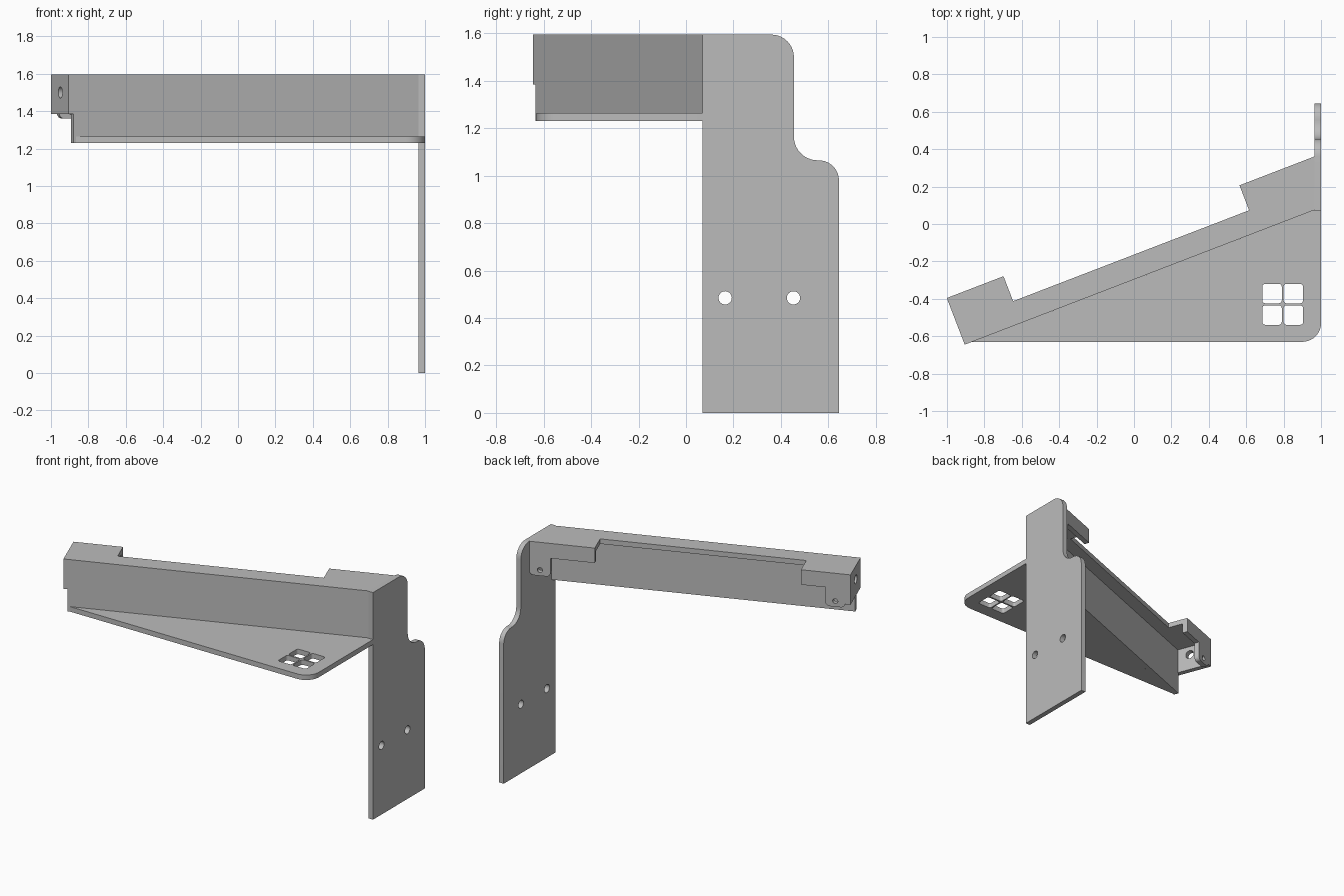
import bpy, bmesh
from math import pi, cos, sin, tan, radians
from mathutils import Matrix, Vector

cube = bpy.data.objects.get("Cube")
if cube:
    bpy.data.objects.remove(cube)

metal = bpy.data.materials.new("grey_metal")
metal.use_nodes = True
GREY = (0.5, 0.5, 0.5, 1)
metal.diffuse_color = GREY
metal.node_tree.nodes["Principled BSDF"].inputs["Base Color"].default_value = GREY

T = 0.035                       # sheet thickness
TOP, UNDER = 1.595, 1.56        # top flange faces
LOW = 1.23                      # underside of the shelf
DEPTH = 0.267                   # depth of the top flange


def outline(points, steps=10):
    """Closed 2D outline; a third value on a point rounds that corner."""
    out = []
    for i, p in enumerate(points):
        c = Vector(p[:2])
        if len(p) == 2:
            out.append(c)
            continue
        a = (Vector(points[i - 1][:2]) - c).normalized()
        b = (Vector(points[(i + 1) % len(points)][:2]) - c).normalized()
        half = a.angle(b) / 2
        centre = c + (a + b).normalized() * (p[2] / sin(half))
        start = c + a * (p[2] / tan(half)) - centre
        end = c + b * (p[2] / tan(half)) - centre
        sweep = start.angle_signed(end)
        for k in range(steps + 1):
            out.append(centre + Matrix.Rotation(-sweep * k / steps, 2) @ start)
    return out


def circle(x, y, r, n=24):
    return [Vector((x + r * cos(2 * pi * k / n), y + r * sin(2 * pi * k / n))) for k in range(n)]


def sheet(name, frame, points, low, high, holes=()):
    """Flat sheet with holes, extruded along the third axis of its frame."""
    bm = bmesh.new()
    for loop in [outline(points), *holes]:
        vs = [bm.verts.new((p.x, p.y, low)) for p in loop]
        for i, v in enumerate(vs):
            bm.edges.new((vs[i - 1], v))
    bmesh.ops.triangle_fill(bm, use_beauty=True, edges=bm.edges[:], normal=(0, 0, 1))
    res = bmesh.ops.extrude_face_region(bm, geom=bm.faces[:], use_keep_orig=True)
    moved = [g for g in res["geom"] if isinstance(g, bmesh.types.BMVert)]
    bmesh.ops.translate(bm, verts=moved, vec=(0, 0, high - low))
    bmesh.ops.recalc_face_normals(bm, faces=bm.faces[:])
    bm.transform(frame)
    me = bpy.data.meshes.new(name)
    bm.to_mesh(me)
    bm.free()
    me.materials.append(metal)
    ob = bpy.data.objects.new(name, me)
    bpy.context.collection.objects.link(ob)
    bpy.ops.object.select_all(action="DESELECT")
    ob.select_set(True)
    bpy.context.view_layer.objects.active = ob
    bpy.ops.object.shade_smooth_by_angle(angle=radians(30))


def make_frame(a, b, origin=(0, 0, 0)):
    a, b = Vector(a).normalized(), Vector(b).normalized()
    rot = Matrix((a, b, a.cross(b))).transposed().to_4x4()
    return Matrix.Translation(origin) @ rot


# Frames: the slanted rail runs along u, with n pointing to its back
corner = Vector((-0.905, -0.645, 0))
joint = Vector((0.965, 0.075, 0))
u = (joint - corner).normalized()
up = Vector((0, 0, 1))
n = up.cross(u)
length = (joint - corner).length
wall_frame = make_frame(u, up, corner)
flange_frame = make_frame(u, n, corner)
end_frame = make_frame(n, up, corner)
side_frame = make_frame((0, 1, 0), up)

# Tall side plate with stepped, rounded back edge
sheet("side_plate", side_frame,
      [(0.07, 0), (0.645, 0), (0.645, 1.065, 0.085), (0.455, 1.065, 0.1),
       (0.455, TOP, 0.095), (0.07, TOP)], 1 - T, 1,
      [circle(0.165, 0.485, 0.028), circle(0.453, 0.485, 0.028)])

# Slanted front wall
sheet("rail_wall", wall_frame,
      [(0, 1.385), (0.027, 1.385), (0.027, LOW), (length + 0.015, LOW),
       (length + 0.015, UNDER), (0, UNDER)], -T, 0)

# Top flange, narrow in the middle
sheet("top_flange", flange_frame,
      [(0, 0), (length, 0), (2.107, DEPTH), (1.677, DEPTH), (1.677, 0.124),
       (0.325, 0.124), (0.325, DEPTH), (0, DEPTH)], UNDER, TOP)

# Flange closing the far end
sheet("end_flange", end_frame,
      [(0, 1.385), (DEPTH, 1.385), (DEPTH, UNDER), (0, UNDER)], 0, T,
      [circle(0.125, 1.5, 0.03)])

# Stepped tabs folded down from the back of the top flange
for name, outer, step, inner, hole in (("right_tab", 0.035, 0.165, 0.325, 0.1),
                                       ("left_tab", 2.107, 1.967, 1.677, 2.037)):
    sheet(name, wall_frame,
          [(outer, UNDER), (outer, 1.36, 0.03), (step, 1.36, 0.03), (step, 1.49),
           (inner, 1.49), (inner, UNDER)], -DEPTH, T - DEPTH,
          [circle(hole, 1.4, 0.017)])

# Triangular shelf with four rounded windows
windows = []
for x in (0.738, 0.852):
    for y in (-0.372, -0.487):
        h = 0.052
        windows.append(outline([(x + sx * h, y + sy * h, 0.015) for sx, sy in
                                ((-1, -1), (1, -1), (1, 1), (-1, 1))], 4))
sheet("shelf", Matrix.Identity(4),
      [(-0.866, -0.63), (1, -0.63, 0.1), (1, 0.075), joint.xy], LOW, LOW + T, windows)
